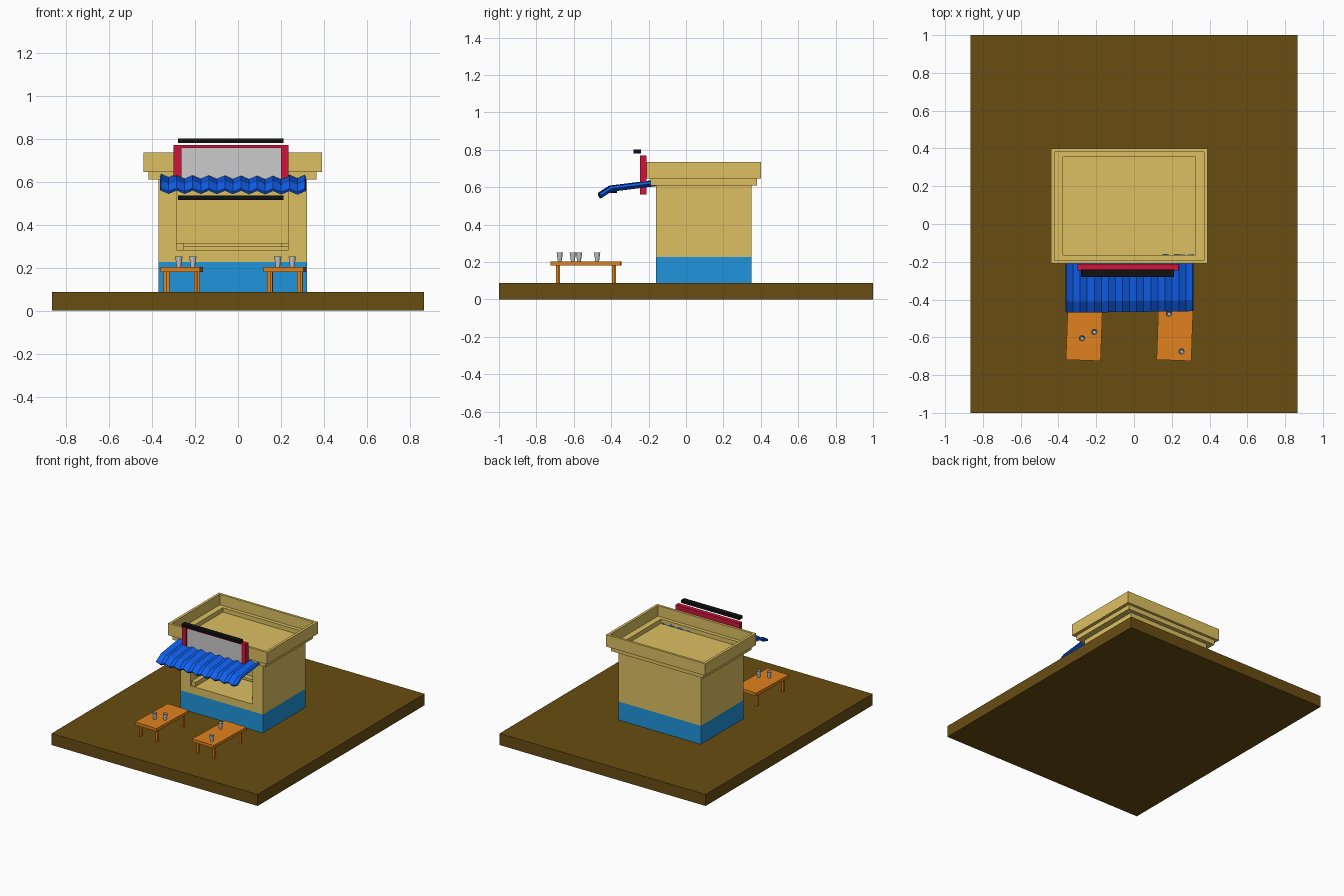
import bpy, bmesh, math
from mathutils import Matrix

if "Cube" in bpy.data.objects:
    bpy.data.objects.remove(bpy.data.objects["Cube"])


def material(name, rgb):
    m = bpy.data.materials.new(name)
    m.diffuse_color = (*rgb, 1)
    m.use_nodes = True
    m.node_tree.nodes["Principled BSDF"].inputs["Base Color"].default_value = m.diffuse_color
    return m


TAN = material("tan_plaster", (0.72, 0.53, 0.12))
BROWN = material("brown_earth", (0.14, 0.074, 0.006))
BLUE = material("blue_paint", (0.014, 0.30, 0.72))
AWNING = material("awning_blue", (0.005, 0.117, 0.87))
ORANGE = material("orange_wood", (0.745, 0.223, 0.013))
RED = material("red_paint", (0.61, 0.007, 0.045))
BLACK = material("black_metal", (0.005, 0.005, 0.005))


def finish(name, bm, mat=None):
    bmesh.ops.recalc_face_normals(bm, faces=bm.faces)
    me = bpy.data.meshes.new(name)
    bm.to_mesh(me)
    bm.free()
    ob = bpy.data.objects.new(name, me)
    bpy.context.collection.objects.link(ob)
    if mat:
        me.materials.append(mat)
    return ob


def add_box(bm, x0, x1, y0, y1, z0, z1):
    m = Matrix.Translation(((x0 + x1) / 2, (y0 + y1) / 2, (z0 + z1) / 2))
    m = m @ Matrix.Diagonal((x1 - x0, y1 - y0, z1 - z0, 1))
    bmesh.ops.create_cube(bm, size=1, matrix=m)


def boxes(name, mat, *dims):
    bm = bmesh.new()
    for d in dims:
        add_box(bm, *d)
    return finish(name, bm, mat)


def loft(bm, rings):
    """Skin closed rings of points, capping both ends."""
    loops = [[bm.verts.new(p) for p in r] for r in rings]
    for a, b in zip(loops, loops[1:]):
        for i in range(len(a)):
            j = (i + 1) % len(a)
            bm.faces.new((a[i], a[j], b[j], b[i]))
    bm.faces.new(loops[0])
    bm.faces.new(loops[-1])


# Ground and painted base
boxes("ground", BROWN, (-0.865, 0.865, -1, 1, 0, 0.087))
boxes("wall_base", BLUE, (-0.37, 0.32, -0.16, 0.35, 0.087, 0.227))

# Walls, stepped cornice and sunken roof as one stack of rectangles (dx, dy, z)
steps = [(0, 0, 0.227), (0, 0, 0.61), (0.045, 0.03, 0.61), (0.045, 0.03, 0.645),
         (0.07, 0.05, 0.645), (0.07, 0.05, 0.735), (0.05, 0.032, 0.735),
         (0.05, 0.032, 0.655), (0.005, 0.004, 0.655), (0.005, 0.004, 0.622)]
bm = bmesh.new()
loft(bm, [[(-0.37 - a, -0.16 - b, z), (0.32 + a, -0.16 - b, z),
           (0.32 + a, 0.35 + b, z), (-0.37 - a, 0.35 + b, z)] for a, b, z in steps])
walls = finish("walls_and_roof", bm, TAN)

# Serving window opening
cutter = boxes("window_cutter", TAN, (-0.285, 0.235, -0.3, 0.15, 0.283, 0.56))
cutter.hide_render = True
cutter.hide_viewport = True
cut = walls.modifiers.new("window", 'BOOLEAN')
cut.operation = 'DIFFERENCE'
cut.solver = 'EXACT'
cut.object = cutter

# Counter running round the inside of the window
boxes("window_counter", TAN,
      (-0.285, -0.25, -0.15, 0.15, 0.283, 0.315),
      (0.20, 0.235, -0.12, 0.15, 0.297, 0.315),
      (-0.25, 0.20, 0.11, 0.15, 0.297, 0.315))

# Sign
boxes("sign_frame", RED,
      (-0.30, -0.263, -0.245, -0.212, 0.56, 0.77),
      (0.20, 0.235, -0.245, -0.212, 0.56, 0.77),
      (-0.263, 0.20, -0.245, -0.212, 0.757, 0.77),
      (-0.263, 0.20, -0.245, -0.212, 0.56, 0.573),
      (-0.263, 0.20, -0.225, -0.212, 0.573, 0.757))
boxes("sign_panel", None, (-0.263, 0.20, -0.238, -0.225, 0.573, 0.757))

# Strip lamps above the sign, under the awning and inside the window
for name, y, z in (("sign_lamp", -0.26, 0.79), ("awning_lamp", -0.39, 0.578),
                   ("window_lamp", -0.05, 0.525)):
    boxes(name, BLACK, (-0.28, 0.212, y - 0.02, y + 0.02, z - 0.01, z + 0.01))

# Corrugated awning: side profile swept across with a zigzag
profile = [(-0.165, 0.622), (-0.405, 0.592), (-0.462, 0.555)]
bm = bmesh.new()
cols = []
N = 18
for i in range(N + 1):
    x = -0.36 + 0.673 * i / N
    dz = 0.008 if i % 2 == 0 else -0.008
    slant = -0.02 * (x + 0.02)
    cols.append([bm.verts.new((x, y - slant * 0.6, z + dz + slant * 0.3)) for y, z in profile])
for a, b in zip(cols, cols[1:]):
    for j in range(2):
        bm.faces.new((a[j], b[j], b[j + 1], a[j + 1]))
awning = finish("awning", bm, AWNING)
solid = awning.modifiers.new("thickness", 'SOLIDIFY')
solid.thickness = 0.014
solid.offset = 0

# Tables: a slab on four legs, turned slightly
for name, cx in (("left_table", -0.262), ("right_table", 0.218)):
    dims = [(-0.092, 0.092, -0.187, 0.187, 0.180, 0.203)]
    for sx in (-1, 1):
        for sy in (-1, 1):
            x, y = sx * 0.07, sy * 0.15
            dims.append((x - 0.008, x + 0.008, y - 0.008, y + 0.008, 0.085, 0.182))
    table = boxes(name, ORANGE, *dims)
    table.location = (cx, -0.535, 0)
    table.rotation_euler.z = math.radians(-2)

# Tapered hollow cups
for n, (x, y) in enumerate([(-0.275, -0.605), (-0.21, -0.572), (0.185, -0.475), (0.252, -0.675)]):
    bm = bmesh.new()
    loft(bm, [[(r * math.cos(k * math.tau / 12), r * math.sin(k * math.tau / 12), z)
               for k in range(12)]
              for r, z in ((0.010, 0), (0.017, 0.048), (0.014, 0.048), (0.008, 0.006))])
    cup = finish(f"cup_{n + 1}", bm)
    cup.location = (x, y, 0.203)
